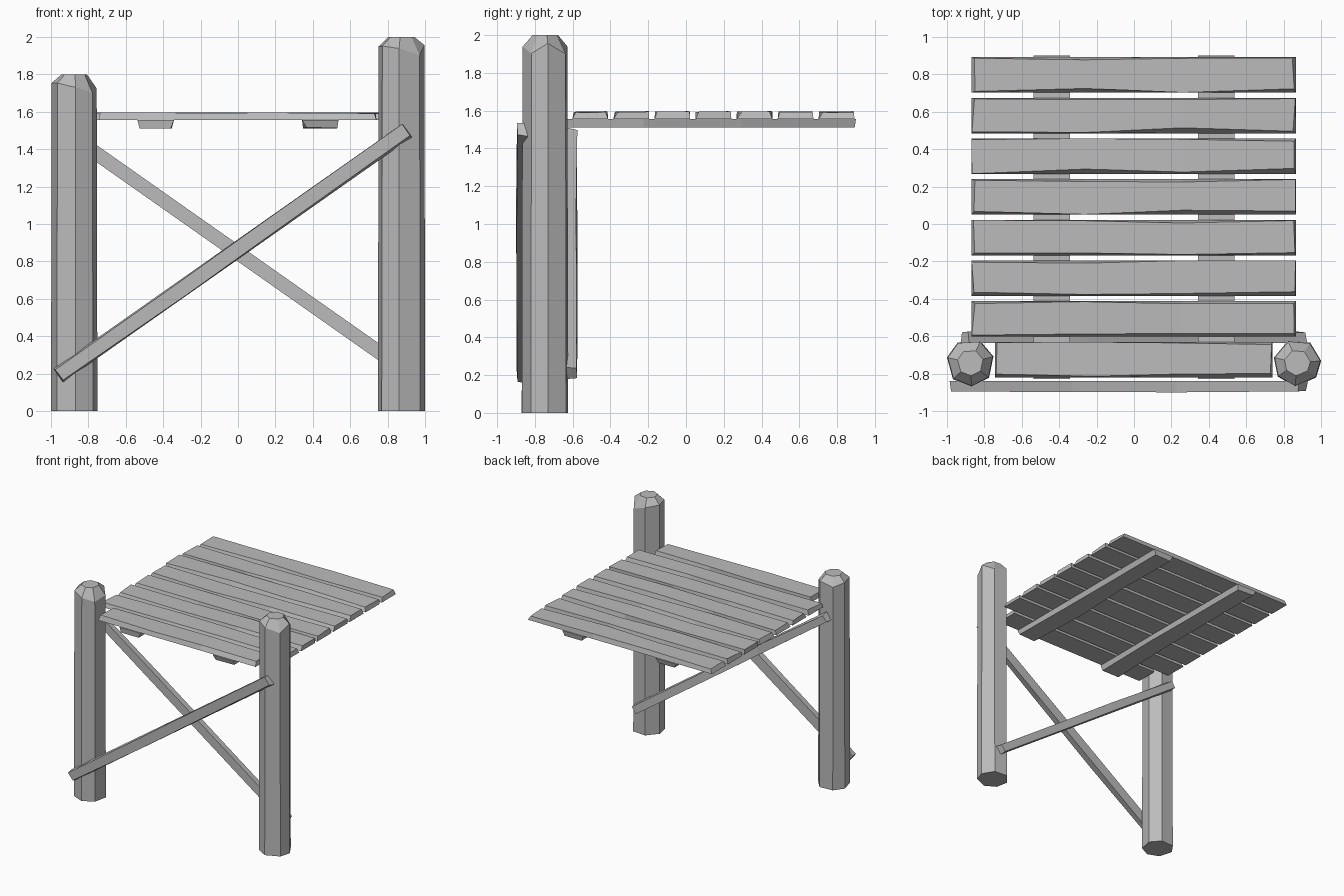
import bpy, bmesh, math, random
from mathutils import Matrix

cube = bpy.data.objects.get("Cube")
if cube:
    bpy.data.objects.remove(cube)

random.seed(7)
grey = bpy.data.materials.new("weathered_grey_wood")
grey.use_nodes = True
grey.diffuse_color = (0.5, 0.5, 0.5, 1)
grey.node_tree.nodes["Principled BSDF"].inputs["Base Color"].default_value = (0.5, 0.5, 0.5, 1)


def loft(name, rings, matrix):
    """Skin a list of equal rings, close both ends and place the part."""
    bm = bmesh.new()
    loops = [[bm.verts.new(p) for p in ring] for ring in rings]
    n = len(loops[0])
    for a, b in zip(loops, loops[1:]):
        for i in range(n):
            j = (i + 1) % n
            bm.faces.new((a[i], a[j], b[j], b[i]))
    bm.faces.new(loops[0][::-1])
    bm.faces.new(loops[-1])
    bmesh.ops.recalc_face_normals(bm, faces=bm.faces)
    bm.transform(matrix)
    mesh = bpy.data.meshes.new(name)
    bm.to_mesh(mesh)
    bm.free()
    mesh.materials.append(grey)
    obj = bpy.data.objects.new(name, mesh)
    bpy.context.collection.objects.link(obj)


def board(name, length, width, thick, matrix, rough=0.03, end=0.02):
    """Rough-hewn board along x: straight underside, uneven worn upper edges."""
    rings = []
    for t in (-1, -0.3, 0.3, 1):
        x, w = t * length / 2, width / 2
        low = [random.uniform(0, rough) for _ in range(2)]
        cut = [random.uniform(0, end) if abs(t) == 1 else 0 for _ in range(2)]
        top = [thick - random.uniform(0, thick * 0.15) for _ in range(2)]
        if t == 0.3:
            top[0] = thick
        rings.append([(x, -w, 0), (x, w, 0),
                      (x - t * cut[0], w - low[0] * 0.6, top[0]),
                      (x - t * cut[1], -w + low[1], top[1])])
    loft(name, rings, matrix)


def post(name, x, height, turn):
    """Seven-sided post with a bevelled, slightly uneven crown."""
    sides = 7
    angles = [turn + math.tau * (i + random.uniform(-0.1, 0.1)) / sides for i in range(sides)]
    rim = [height - random.uniform(0.04, 0.11) for _ in angles]

    def ring(radius, heights):
        return [(radius * math.cos(a), radius * math.sin(a), h) for a, h in zip(angles, heights)]

    rings = [ring(0.128, [0] * sides), ring(0.124, rim), ring(0.07, [height] * sides)]
    loft(name, rings, Matrix.Translation((x, -0.742, 0)))


# Gate posts
post("right_post", -0.875, 1.8, 0.3)
post("left_post", 0.873, 2.0, 0.15)

# Deck planks, the front one fitted between the posts
for i in range(8):
    y = -0.725 + i * 0.2175
    board("front_plank" if i == 0 else f"deck_plank_{i}",
          1.485 if i == 0 else 1.735, 0.19, 0.042,
          Matrix.Translation((-0.002, y, 1.555)))

# Bearers under the deck
for side, x in (("right", -0.44), ("left", 0.44)):
    board(f"{side}_bearer", 1.73, 0.195, 0.045,
          Matrix.Translation((x, 0.035, 1.555))
          @ Matrix.Rotation(math.pi / 2, 4, "Z") @ Matrix.Rotation(math.pi, 4, "X"))

# Crossed braces before and behind the posts
slope = math.radians(35.1)
for name, x, y, length, width, sign in (("front_brace", -0.028, -0.84, 2.28, 0.088, 1),
                                        ("back_brace", 0, -0.635, 2.21, 0.075, -1)):
    board(name, length, width, 0.06,
          Matrix.Translation((x, y, 0.845))
          @ Matrix.Rotation(-sign * slope, 4, "Y")
          @ Matrix.Rotation(sign * math.pi / 2, 4, "X"), 0.015, 0.008)
